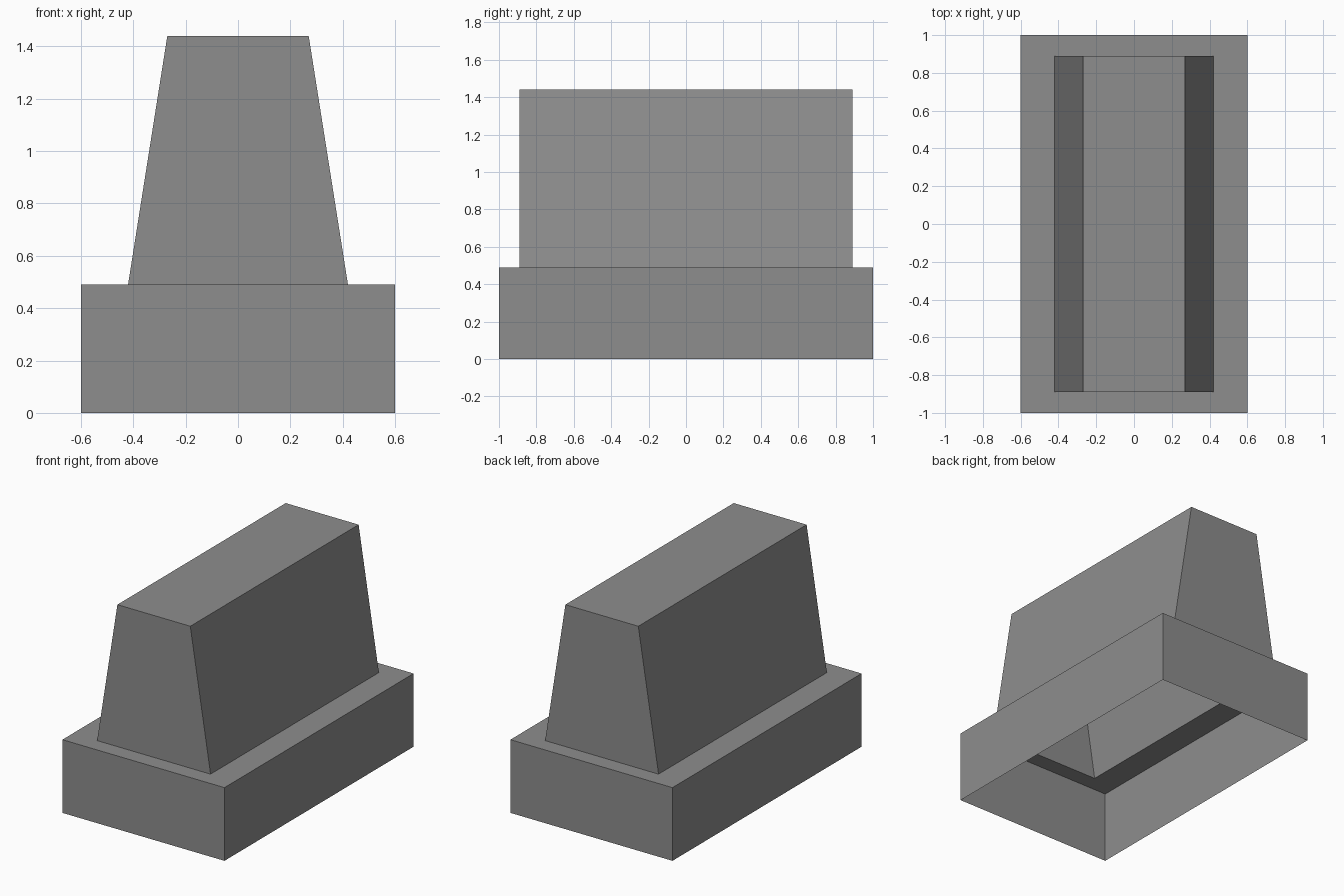
import bpy
import bmesh

if "Cube" in bpy.data.objects:
    bpy.data.objects.remove(bpy.data.objects["Cube"], do_unlink=True)

# Single grey material
GREY = (0.27, 0.27, 0.27, 1.0)
grey = bpy.data.materials.new("plain_grey")
grey.use_nodes = True
grey.diffuse_color = GREY
grey.node_tree.nodes["Principled BSDF"].inputs["Base Color"].default_value = GREY


def loft_shell(name, sections, capped):
    """Thin open shell through rectangles given as (half width, half depth, height)."""
    bm = bmesh.new()
    rings = [[bm.verts.new((sx * w, sy * d, z))
              for sx, sy in ((-1, -1), (1, -1), (1, 1), (-1, 1))]
             for w, d, z in sections]
    for low, high in zip(rings, rings[1:]):
        for i in range(4):
            j = (i + 1) % 4
            bm.faces.new((low[i], low[j], high[j], high[i]))
    if capped:
        bm.faces.new(rings[-1])
    mesh = bpy.data.meshes.new(name)
    bm.to_mesh(mesh)
    bm.free()
    mesh.materials.append(grey)
    obj = bpy.data.objects.new(name, mesh)
    bpy.context.collection.objects.link(obj)
    return obj


LEDGE_Z = 0.49
FOOT = (0.42, 0.89, LEDGE_Z)

# Base walls with the ledge running inward, open underneath
loft_shell("base_skirt", [(0.6, 1.0, 0.0), (0.6, 1.0, LEDGE_Z), FOOT], capped=False)

# Hollow tapered upper body, sloped on its long sides only
loft_shell("tapered_body", [FOOT, (0.27, 0.89, 1.44)], capped=True)
